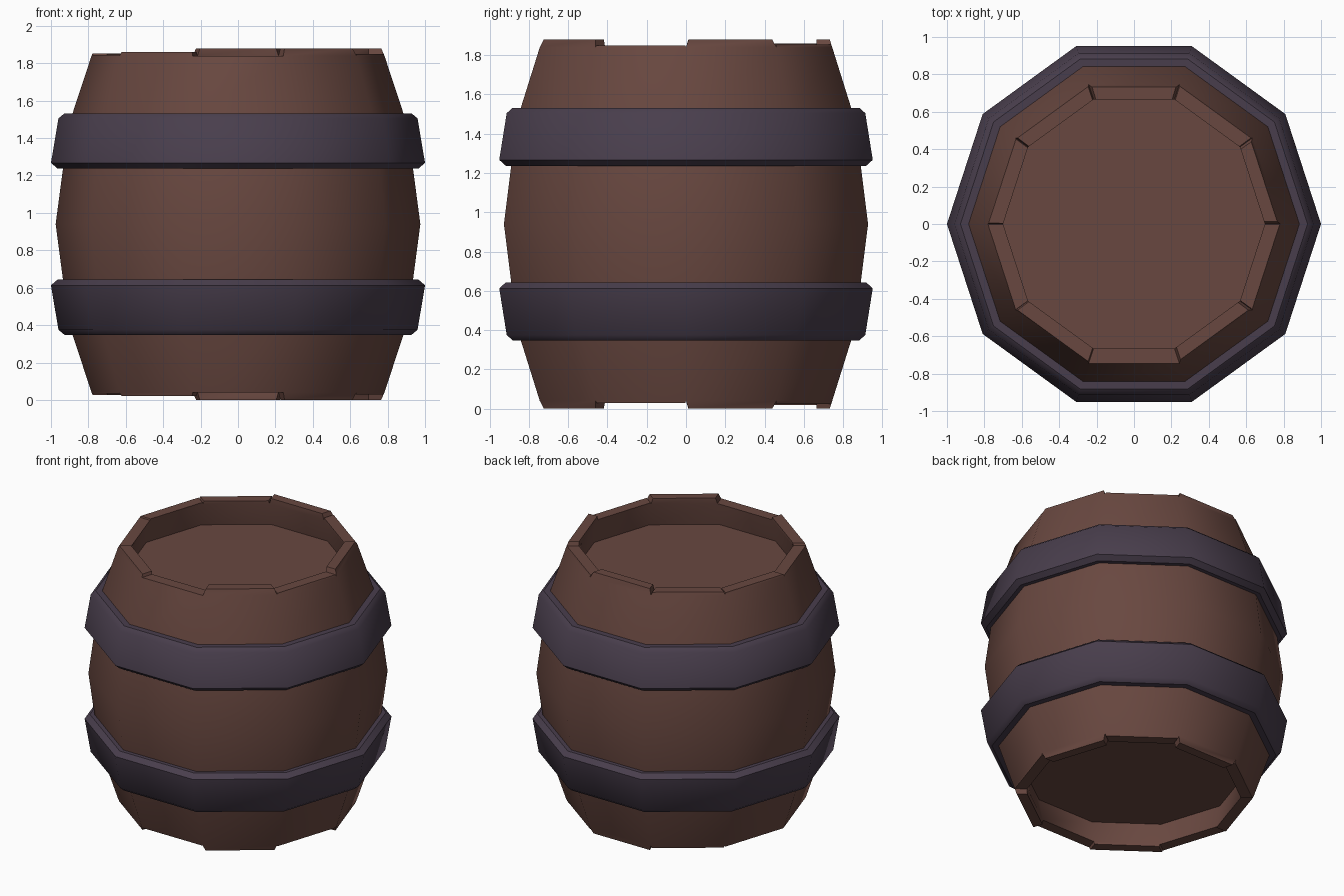
import bpy, bmesh, math

if "Cube" in bpy.data.objects:
    bpy.data.objects.remove(bpy.data.objects["Cube"])

N = 10
MID = 0.94          # half height, the barrel mirrors about this level
RIM = 0.90          # half height of the shortest stave
# extra length of each stave, counter-clockwise from +x
EXTRA = [0.04, 0.015, 0.04, 0.02, 0.013, 0.005, 0.02, 0.0, 0.04, 0.01]


def material(name, rgb):
    m = bpy.data.materials.new(name)
    m.diffuse_color = (*rgb, 1)
    m.use_nodes = True
    m.node_tree.nodes["Principled BSDF"].inputs["Base Color"].default_value = m.diffuse_color
    return m


wood = material("brown wood", (0.140, 0.064, 0.051))
iron = material("dark iron", (0.066, 0.048, 0.073))


def ring(bm, r, z):
    return [bm.verts.new((r * math.cos(2 * math.pi * k / N),
                          r * math.sin(2 * math.pi * k / N), z)) for k in range(N)]


def bridge(bm, a, b, skip=()):
    for k in range(N):
        if k not in skip:
            j = (k + 1) % N
            bm.faces.new((a[k], a[j], b[j], b[k]))


def finish(bm, name, mat):
    me = bpy.data.meshes.new(name)
    bm.to_mesh(me)
    bm.free()
    ob = bpy.data.objects.new(name, me)
    bpy.context.collection.objects.link(ob)
    me.materials.append(mat)
    bpy.ops.object.select_all(action='DESELECT')
    ob.select_set(True)
    bpy.context.view_layer.objects.active = ob
    bpy.ops.object.shade_smooth_by_angle(angle=math.radians(40))


# Barrel body: recessed lids, rims and bulging wall
half = [(0.73, -0.737), (0.70, -RIM), (0.783, -RIM), (0.905, -0.53)]
profile = half + [(0.975, 0)] + [(r, -z) for r, z in reversed(half)]
bm = bmesh.new()
rings = [ring(bm, r, MID + z) for r, z in profile]
long_staves = [k for k in range(N) if EXTRA[k] > 0]
last = len(rings) - 1
for i in range(last):
    bridge(bm, rings[i], rings[i + 1], long_staves if i in (1, last - 2) else ())
bm.faces.new(list(reversed(rings[0])))
bm.faces.new(rings[-1])

# Uneven stave ends on both rims
for s, inner, outer in ((1, rings[-2], rings[-3]), (-1, rings[1], rings[2])):
    for k in long_staves:
        j = (k + 1) % N
        base = [outer[k], outer[j], inner[j], inner[k]]
        e = EXTRA[k]
        inset = 0.35 * e / 0.48
        top = []
        for v, w, shrink in ((base[0], base[1], 0.33), (base[1], base[0], 0.33),
                             (base[2], base[3], 0), (base[3], base[2], 0)):
            p = v.co.lerp(w.co, inset)
            f = 1 - shrink * e / 0.783
            top.append(bm.verts.new((p.x * f, p.y * f, p.z + s * e)))
        quads = [top] + [[base[a], base[(a + 1) % 4], top[(a + 1) % 4], top[a]]
                         for a in range(4)]
        for q in quads:
            bm.faces.new(q if s > 0 else q[::-1])
finish(bm, "barrel_body", wood)

# Two bevelled hoops, mirrored about the middle
hoop = [(0.87, 0.297), (0.965, 0.297), (1.0, 0.327), (0.96, 0.565), (0.928, 0.592), (0.86, 0.592)]
for name, s in (("upper_hoop", 1), ("lower_hoop", -1)):
    bm = bmesh.new()
    pts = [(r, MID + s * z) for r, z in hoop]
    if s < 0:
        pts.reverse()
    rs = [ring(bm, r, z) for r, z in pts]
    for i in range(len(rs)):
        bridge(bm, rs[i], rs[(i + 1) % len(rs)])
    finish(bm, name, iron)
